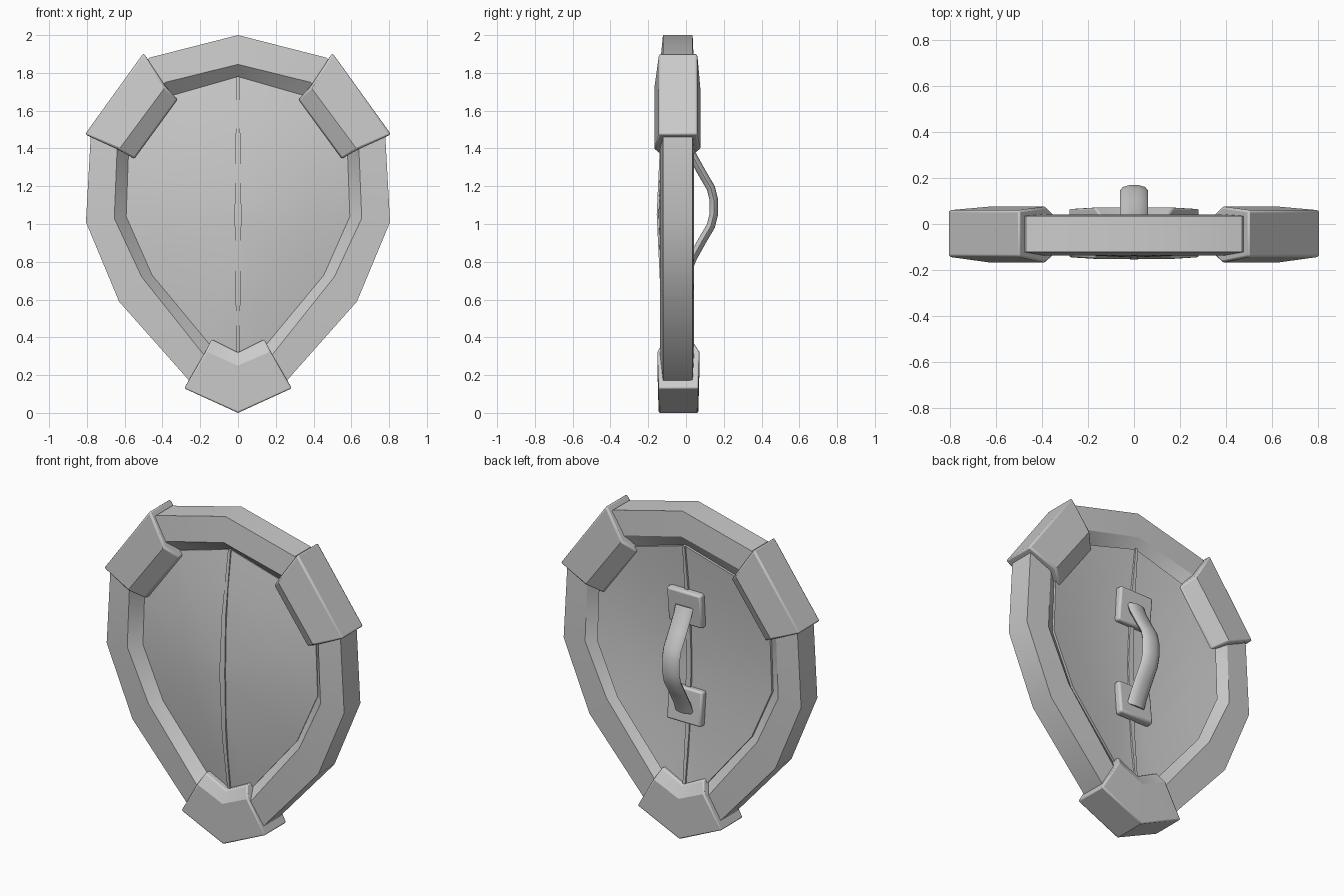
import bpy, bmesh, math

if "Cube" in bpy.data.objects:
    bpy.data.objects.remove(bpy.data.objects["Cube"])

CZ = 1.05  # height of the panel centre


def finish(name, bm, bevel=0.0, angle=30):
    bmesh.ops.recalc_face_normals(bm, faces=bm.faces)
    me = bpy.data.meshes.new(name)
    bm.to_mesh(me)
    bm.free()
    ob = bpy.data.objects.new(name, me)
    bpy.context.collection.objects.link(ob)
    bpy.ops.object.select_all(action='DESELECT')
    ob.select_set(True)
    bpy.context.view_layer.objects.active = ob
    bpy.ops.object.shade_smooth_by_angle(angle=math.radians(angle))
    if bevel:
        m = ob.modifiers.new("bevel", 'BEVEL')
        m.width = bevel
        m.segments = 2
        m.limit_method = 'ANGLE'
        m.angle_limit = math.radians(50)
    return ob


def loft(name, sections, closed=False, bevel=0.0, angle=30):
    bm = bmesh.new()
    rings = [[bm.verts.new(p) for p in s] for s in sections]
    n, k = len(rings), len(rings[0])
    for i in range(n if closed else n - 1):
        a, b = rings[i], rings[(i + 1) % n]
        for j in range(k):
            bm.faces.new((a[j], a[(j + 1) % k], b[(j + 1) % k], b[j]))
    if not closed:
        bm.faces.new(rings[0])
        bm.faces.new(rings[-1])
    return finish(name, bm, bevel, angle)


def mirrored(half):
    return half + [tuple((-x, z) for x, z in s) for s in half[-2:0:-1]]


def section(pts, ys):
    # outer, inner and hole points give a six-sided rim cross-section
    o, i, h = pts
    return [(p[0], y, p[1]) for p, y in zip((o, i, h, h, i, o), ys)]


# Rim stations from top to bottom: outer edge, inner edge, hole edge
half = [
    ((0, 2.0), (0, 1.845), (0, 1.78)),
    ((0.47, 1.88), (0.385, 1.75), (0.35, 1.68)),
    ((0.78, 1.46), (0.64, 1.40), (0.58, 1.37)),
    ((0.805, 1.01), (0.655, 1.03), (0.592, 1.04)),
    ((0.63, 0.59), (0.51, 0.72), (0.455, 0.73)),
    ((0.24, 0.15), (0.175, 0.30), (0.14, 0.35)),
    ((0, 0.03), (0, 0.21), (0, 0.28)),
]
stations = mirrored(half)
loft("rim", [section(s, (-0.122, -0.137, -0.07, 0.0, 0.042, 0.035)) for s in stations], True)

# Upper corner brackets wrapped round the rim
for side, label in ((1, "right"), (-1, "left")):
    ends = [((0.50, 1.905), (0.385, 1.725), (0.32, 1.66)),
            ((0.81, 1.475), (0.63, 1.395), (0.55, 1.345))]
    secs = [section([(side * x, z) for x, z in s], (-0.143, -0.168, -0.11, 0.015, 0.076, 0.06))
            for s in ends]
    loft("upper_bracket_" + label, secs, bevel=0.01)

# Bottom point bracket
tip = [((0.285, 0.13), (0.17, 0.325), (0.14, 0.39)),
       ((0, 0.0), (0, 0.25), (0, 0.32)),
       ((-0.285, 0.13), (-0.17, 0.325), (-0.14, 0.39))]
loft("bottom_bracket", [section(s, (-0.145, -0.152, -0.115, 0.03, 0.072, 0.065)) for s in tip],
     bevel=0.008)


# Domed panel, bulging to the front and hollow at the back
def front_y(f):
    return -0.075 - 0.07 * (1 - f * f)


def back_y(f):
    return 0.015 - 0.05 * (1 - f * f)


bm = bmesh.new()
loops = []
for fn, fs in ((front_y, (0.02, 0.35, 0.7, 1)), (back_y, (1, 0.7, 0.35, 0.02))):
    for f in fs:
        loops.append([bm.verts.new((h[0] * f, fn(f), CZ + (h[1] - CZ) * f)) for _, _, h in stations])
for a, b in zip(loops, loops[1:]):
    for j in range(len(a)):
        k = (j + 1) % len(a)
        bm.faces.new((a[j], a[k], b[k], b[j]))
bm.faces.new(loops[0])
bm.faces.new(loops[-1])
finish("panel", bm, angle=40)

# Central seam strip showing on both faces
secs = []
for z, w in ((0.28, 0.008), (0.65, 0.013), (1.05, 0.018), (1.4, 0.013), (1.78, 0.008)):
    f = (z - CZ) / 0.73 if z > CZ else (CZ - z) / 0.77
    yf, yb = front_y(f) - 0.01, back_y(f) + 0.01
    secs.append([(-w, yf, z), (w, yf, z), (w, yb, z), (-w, yb, z)])
loft("centre_seam", secs)

# Handle mounting plates, tilted to follow the panel
for z, tilt, label in ((1.40, -0.1, "upper"), (0.80, 0.1, "lower")):
    bm = bmesh.new()
    bmesh.ops.create_cube(bm, size=1)
    for v in bm.verts:
        v.co = (v.co.x * 0.23, v.co.y * 0.05, v.co.z * 0.21)
    ob = finish("handle_plate_" + label, bm, bevel=0.012)
    ob.location = (0, -0.008, z)
    ob.rotation_euler = (tilt, 0, 0)

# Bowed grip handle with a flattened round section
low = [(0.015, 0.77), (0.035, 0.82), (0.085, 0.91), (0.132, 0.99), (0.147, 1.05)]
path = low + [(y, 2.18 - z) for y, z in reversed(low)]
secs = []
for i, (y, z) in enumerate(path):
    a, b = path[max(i - 1, 0)], path[min(i + 1, len(path) - 1)]
    dy, dz = b[0] - a[0], b[1] - a[1]
    d = math.hypot(dy, dz)
    ring = []
    for k in range(10):
        t = math.tau * k / 10
        r = 0.024 * math.sin(t)
        ring.append((0.06 * math.cos(t), y + r * dz / d, z - r * dy / d))
    secs.append(ring)
loft("handle", secs, angle=50)
